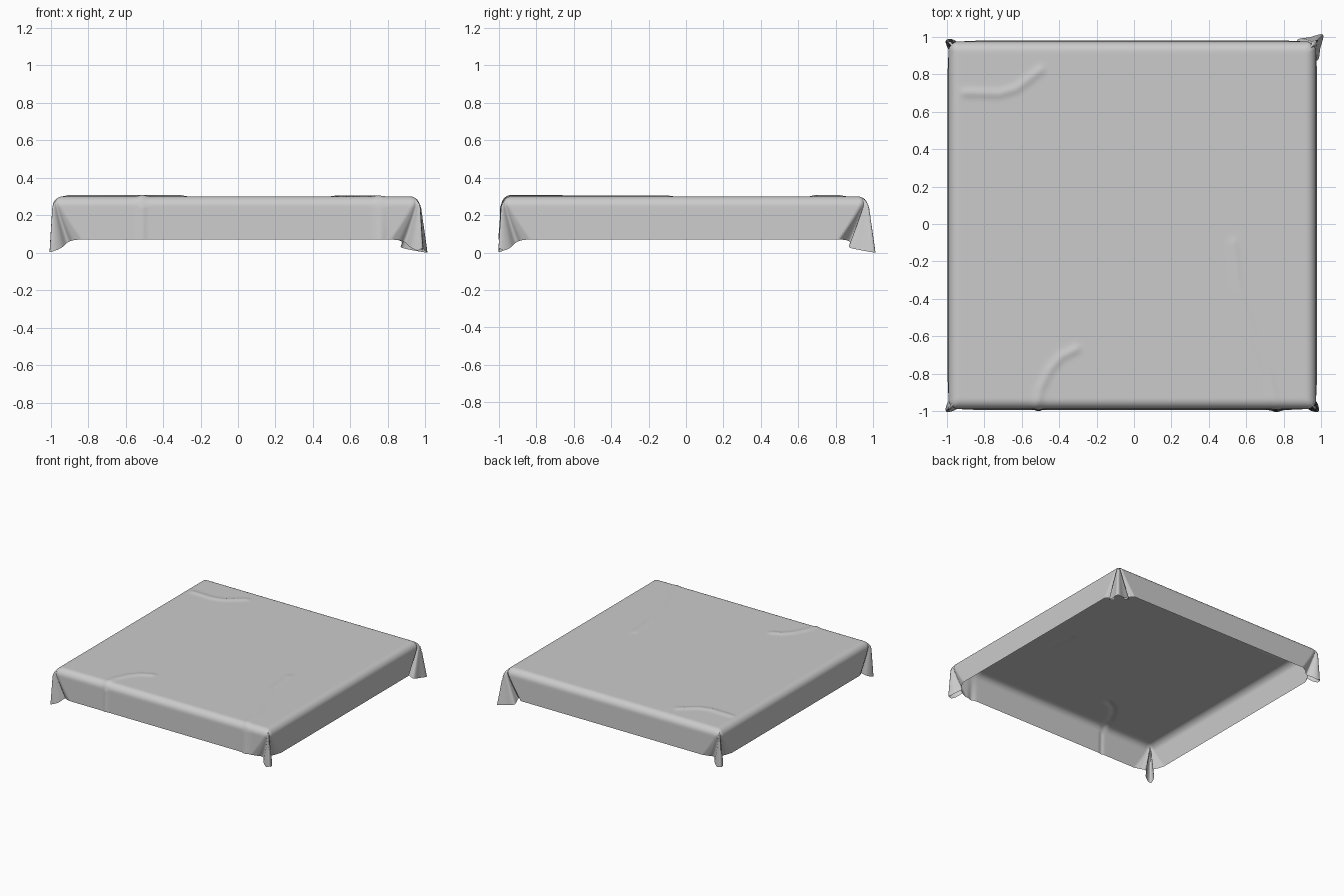
import bpy, bmesh, math
from mathutils import Vector

if "Cube" in bpy.data.objects:
    bpy.data.objects.remove(bpy.data.objects["Cube"])

A, R, TOP, DROP = 0.925, 0.055, 0.30, 0.23    # flat half size, edge radius, heights
ARC = R * math.pi / 2
D = ARC + DROP - R                            # cloth length hanging over the edge
CX, CY = -0.009, -0.007
U0 = 0.16                                     # hem length taken up by each corner fold

# Half hem path of a corner fold: inset from x side, inset from y side, extra drop
half = [(0, U0, 0), (.02, .115, .004), (.045, .085, .015), (.01, .055, .04), (-.008, .02, .055)]
wide = [(0, U0, 0), (.045, .115, .005), (.05, .10, .02), (-.004, .105, .04), (-.018, .04, .055)]


def fold(pts, tip):
    return [Vector(p) for p in pts + [tip] + [(b, a, c) for a, b, c in reversed(pts)]]


FOLDS = {(1, 1): fold(wide, (-.032, -.032, .066)),
         (1, -1): fold(half, (-.008, -.008, .045)),
         (-1, -1): fold(half, (-.008, -.008, .064)),
         (-1, 1): fold(half, (-.008, -.003, .05))}


def spline(pts, s):
    """Smooth curve through the points, s from 0 to 1."""
    n = len(pts) - 1
    i = min(int(s * n), n - 1)
    t = s * n - i
    p0, p1, p2, p3 = (pts[max(0, min(n, i + k))] for k in (-1, 0, 1, 2))
    return 0.5 * (2 * p1 + (p2 - p0) * t + (2 * p0 - 5 * p1 + 4 * p2 - p3) * t * t
                  + (3 * p1 - p0 - 3 * p2 + p3) * t ** 3)


def profile(h):
    """Outward offset and drop of the rounded edge after length h."""
    if h < ARC:
        return R * math.sin(h / R), R * (1 - math.cos(h / R))
    return R + 0.03 * (h - ARC), R + h - ARC


def drape(a, b):
    """Map a point of the flat sheet onto the draped shape."""
    sx, sy = (1 if a > 0 else -1), (1 if b > 0 else -1)
    p, q = max(abs(a) - A, 0), max(abs(b) - A, 0)
    h = max(p, q)
    if h < 1e-6:
        return Vector((a, b, TOP))
    o, d = profile(h)
    f = (h / D) ** 1.2
    edge = A + o
    if p > 1e-6 and q > 1e-6:
        s = 0.5 * q / p if p >= q else 1 - 0.5 * p / q
        e = spline(FOLDS[sx, sy], s) * f
        return Vector((sx * (edge - e.x), sy * (edge - e.y), TOP - d - e.z))
    along = (edge - U0 * f) / A
    if p > q:
        return Vector((sx * edge, b * along, TOP - d))
    return Vector((a * along, sy * edge, TOP - d))


# Creases on the top: path, height
creases = [([(-.52, -.99), (-.50, -.88), (-.45, -.78), (-.39, -.71), (-.31, -.67)], .008),
           ([(-.9, .70), (-.72, .695), (-.63, .72), (-.57, .765), (-.5, .82)], .008),
           ([(.53, -.1), (.56, -.35), (.64, -.6), (.72, -.8), (.76, -.99)], .005)]


def crease_height(x, y):
    z, v = 0, Vector((x, y))
    for path, amp in creases:
        best = 1
        for p, q in zip(path, path[1:]):
            p, q = Vector(p), Vector(q)
            t = max(0, min(1, (v - p).dot(q - p) / (q - p).length_squared))
            best = min(best, (v - p.lerp(q, t)).length)
        z += amp * math.exp(-(best / .022) ** 2)
    return z


# Sheet coordinates: finer on the overhang
over, inner = 24, 130
coords = ([-A - D + D * i / over for i in range(over)]
          + [-A + 2 * A * i / inner for i in range(inner)]
          + [A + D * i / over for i in range(over + 1)])

bm = bmesh.new()
grid = []
for b in coords:
    row = []
    for a in coords:
        v = drape(a, b)
        v.x += CX
        v.y += CY
        if v.z > TOP - R:
            v.z += crease_height(v.x, v.y)
        elif b < -A and abs(a) < A:          # creases running down the front
            v.y -= .007 * math.exp(-((v.x + .51) / .014) ** 2)
            v.y -= .012 * math.exp(-((v.x - .76) / .025) ** 2) * (TOP - v.z) / DROP
        row.append(bm.verts.new(v))
    grid.append(row)
for r0, r1 in zip(grid, grid[1:]):
    for i in range(len(coords) - 1):
        bm.faces.new((r0[i], r0[i + 1], r1[i + 1], r1[i]))
# Stand the lowest fold on the ground
low = min(v.co.z for v in bm.verts)
for v in bm.verts:
    if v.co.z < TOP - DROP:
        v.co.z -= low * (TOP - DROP - v.co.z) / (TOP - DROP - low)

mesh = bpy.data.meshes.new("tablecloth")
bm.to_mesh(mesh)
bm.free()
cloth = bpy.data.objects.new("tablecloth", mesh)
bpy.context.collection.objects.link(cloth)
for poly in mesh.polygons:
    poly.use_smooth = True
